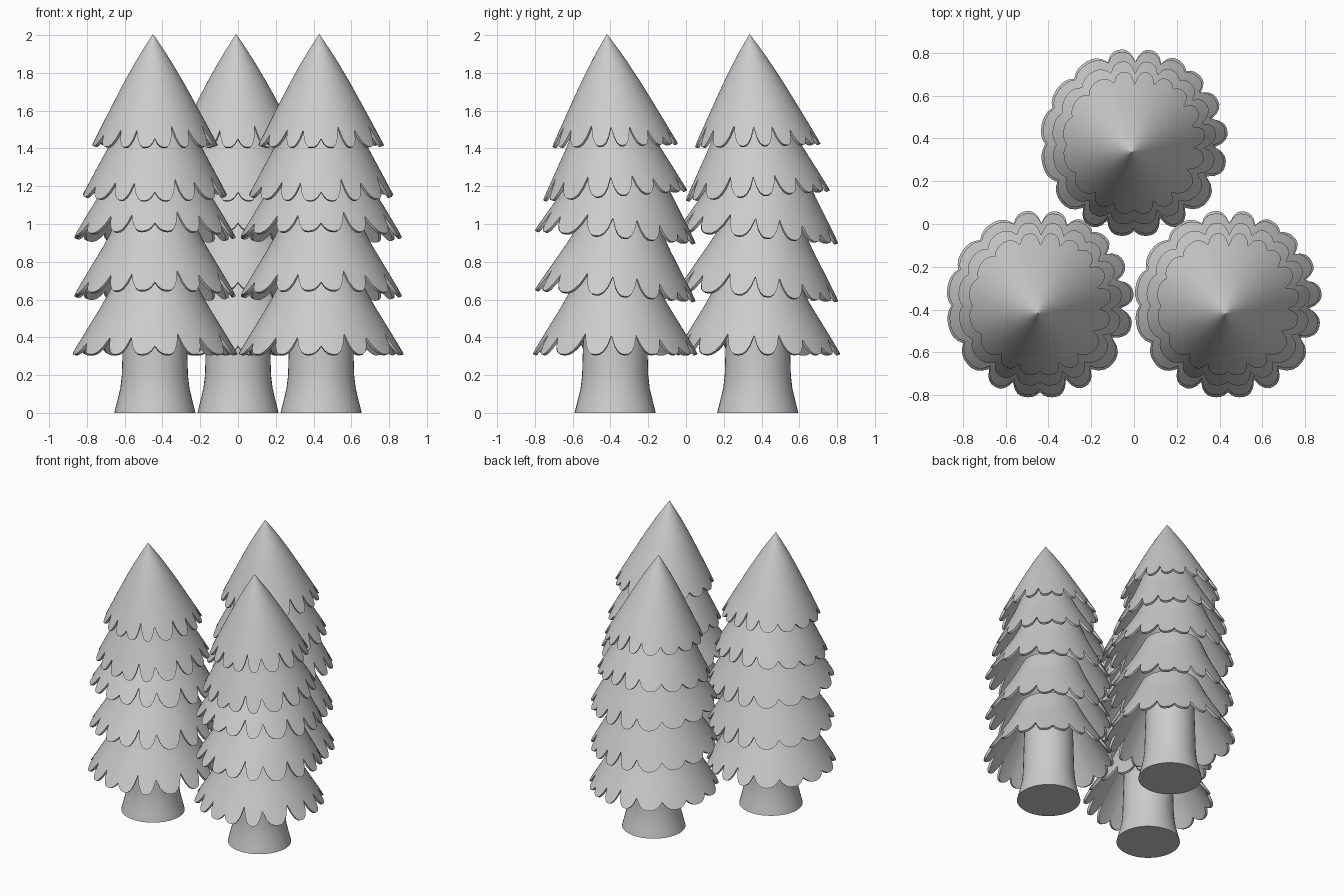
import bpy, bmesh, math
from mathutils import Matrix, Vector

if "Cube" in bpy.data.objects:
    bpy.data.objects.remove(bpy.data.objects["Cube"])

# Gaps between the leaf lobes around a tier: (angle in degrees, cut depth)
NOTCHES = [(-153, .06), (-128, .09), (-109, .09), (-90, .045), (-71, .11), (-52, .09),
           (-25, .11), (-3, .10), (17, .10), (37, .08), (54, .04), (71, .08),
           (89, .10), (108, .07), (133, .05), (157, .04), (181, .04)]
LOBE_STEPS = 8
SKIRT = [(1.0, 0), (.82, .13), (.61, .28), (.45, .42)]
CROWN = [(1.0, 0), (.75, .16), (.48, .33), (.24, .47), (.003, .59)]
# Tiers: tip radius, tip height, pitch in degrees, profile
TIERS = [(.44, .31, 0, SKIRT), (.43, .62, -4, SKIRT), (.43, .93, -4.5, SKIRT),
         (.385, 1.15, 4, SKIRT), (.335, 1.415, 1.5, CROWN)]
TRUNK = [(.215, 0), (.2, .06), (.183, .13), (.175, .2), (.172, .3), (.165, .55)]
TREES = {"left": (-.44, -.375), "right": (.44, -.375), "back": (0, .38)}


def finish(name, bm, location):
    bmesh.ops.recalc_face_normals(bm, faces=bm.faces)
    mesh = bpy.data.meshes.new(name)
    bm.to_mesh(mesh)
    bm.free()
    ob = bpy.data.objects.new(name, mesh)
    bpy.context.collection.objects.link(ob)
    ob.location = location
    bpy.ops.object.select_all(action='DESELECT')
    ob.select_set(True)
    bpy.context.view_layer.objects.active = ob
    bpy.ops.object.shade_smooth_by_angle(angle=math.radians(40))
    return ob


def bridge(bm, a, b):
    n = len(a)
    for i in range(n):
        bm.faces.new((a[i], a[(i + 1) % n], b[(i + 1) % n], b[i]))


def lobed_edge():
    """Angle and edge height all around one tier."""
    edge = []
    for i, (a0, d0) in enumerate(NOTCHES):
        a1, d1 = NOTCHES[(i + 1) % len(NOTCHES)]
        if a1 < a0:
            a1 += 360
        for s in range(LOBE_STEPS):
            u = s / LOBE_STEPS * 2 - 1
            depth = d0 if u < 0 else d1
            edge.append((math.radians(a0 + (a1 - a0) * s / LOBE_STEPS), depth * abs(u) ** 2.6))
    return edge


def radius_at(profile, z):
    for (r0, z0), (r1, z1) in zip(profile, profile[1:]):
        if z <= z1 + 1e-6:
            return r0 + (r1 - r0) * (z - z0) / (z1 - z0)
    return profile[-1][0]


def tier(name, radius, height, pitch, profile, xy):
    # Thin hollow cone with a scalloped lower edge
    bm = bmesh.new()
    tilt = Matrix.Rotation(math.radians(pitch), 3, 'X')
    top = profile[-1][1]
    lean = Vector((-.01, -.028, 0)) if profile is CROWN else Vector((0, 0, 0))
    rows = 7

    def ring(t, inner):
        verts = []
        for ang, low in lobed_edge():
            z = low + (top - low) * t
            r = radius_at(profile, z) * radius
            k = z / top
            if inner:
                r, z = max(r - .016, .0005), z - .006 - .02 * t
            p = tilt @ Vector((r * math.cos(ang), r * math.sin(ang), z))
            verts.append(bm.verts.new(p + lean * k))
        return verts

    outer = [ring(i / rows, False) for i in range(rows + 1)]
    inner = [ring(i / rows, True) for i in range(rows, -1, -1)]
    loop = outer + inner
    for i, a in enumerate(loop):
        bridge(bm, a, loop[(i + 1) % len(loop)])
    finish(name, bm, (*xy, height))


def trunk(name, xy):
    bm = bmesh.new()
    n = 40
    rings = [[bm.verts.new((r * math.cos(2 * math.pi * i / n), r * math.sin(2 * math.pi * i / n), z))
              for i in range(n)] for r, z in TRUNK]
    for a, b in zip(rings, rings[1:]):
        bridge(bm, a, b)
    bm.faces.new(rings[0])
    bm.faces.new(rings[-1])
    finish(name, bm, (*xy, 0))


for side, xy in TREES.items():
    trunk(f"{side}_trunk", xy)
    for i, (radius, height, pitch, profile) in enumerate(TIERS):
        tier(f"{side}_branch_tier_{i + 1}", radius, height, pitch, profile, xy)
